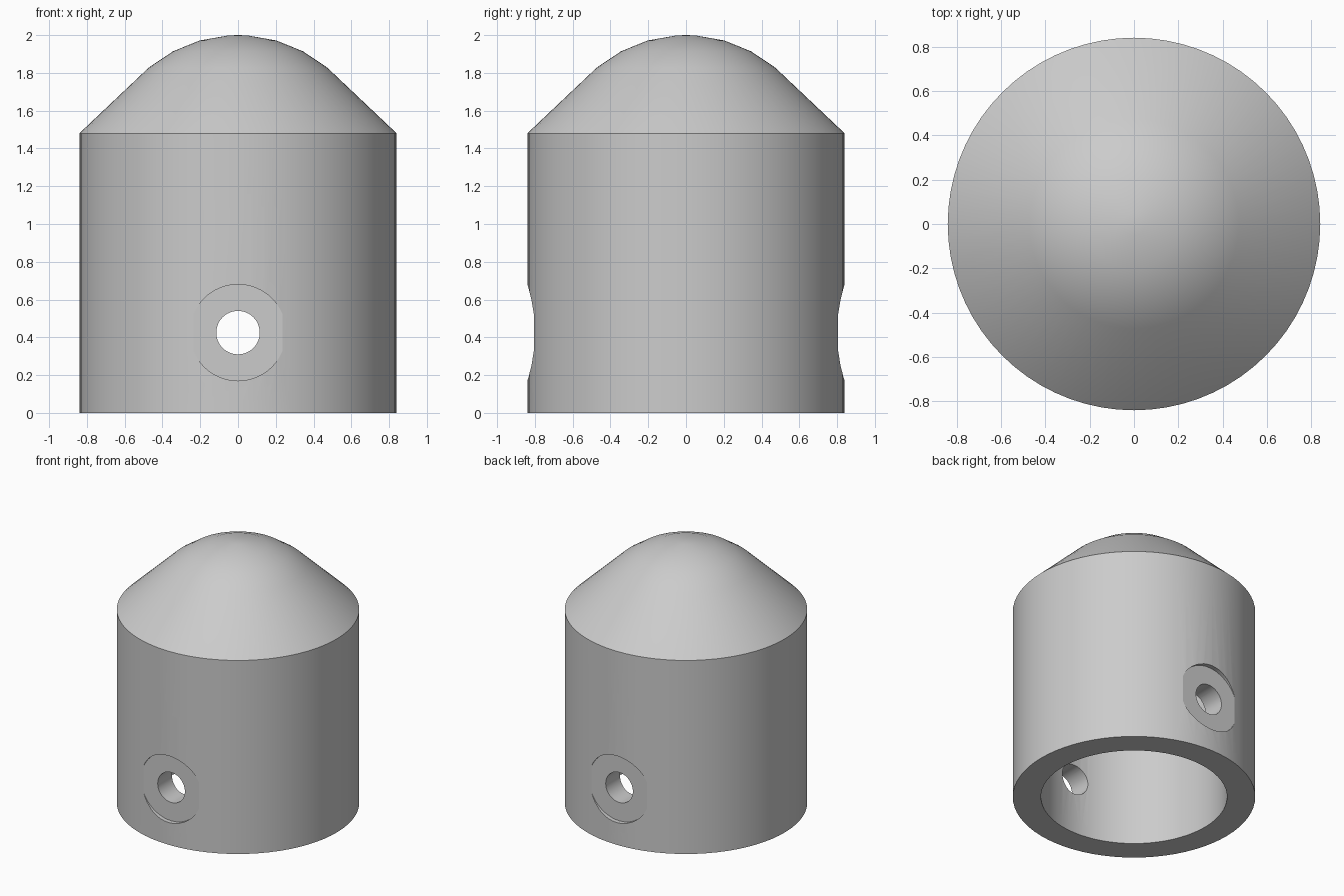
import bpy
import bmesh
from math import sin, cos, radians, pi
from mathutils import Matrix, Vector

cube = bpy.data.objects.get("Cube")
if cube:
    bpy.data.objects.remove(cube, do_unlink=True)

RADIUS, BORE, SHOULDER, HEIGHT = 0.84, 0.645, 1.48, 2.0
HOLE_Z, HOLE_R, SEAT_R, SEAT_Y = 0.425, 0.115, 0.255, 0.806
DOME_R = 0.735

grey = bpy.data.materials.new("plain grey")
grey.use_nodes = True
colour = (0.6, 0.6, 0.6, 1)
grey.diffuse_color = colour
grey.node_tree.nodes["Principled BSDF"].inputs["Base Color"].default_value = colour


def to_object(name, bm):
    mesh = bpy.data.meshes.new(name)
    bm.to_mesh(mesh)
    bm.free()
    obj = bpy.data.objects.new(name, mesh)
    bpy.context.collection.objects.link(obj)
    mesh.materials.append(grey)
    return obj


def lathe(name, profile, steps):
    """Spin an (r, z) profile about the z axis into a closed solid."""
    bm = bmesh.new()
    verts = [bm.verts.new((r, 0, z)) for r, z in profile]
    edges = [bm.edges.new(pair) for pair in zip(verts, verts[1:])]
    bmesh.ops.spin(bm, geom=verts + edges, cent=(0, 0, 0), axis=(0, 0, 1),
                   angle=2 * pi, steps=steps)
    bmesh.ops.remove_doubles(bm, verts=bm.verts, dist=1e-4)
    bmesh.ops.recalc_face_normals(bm, faces=bm.faces)
    return to_object(name, bm)


def drill(name, radius, y0, y1):
    """Cylinder along y at the height of the cross hole."""
    bm = bmesh.new()
    place = Matrix.Translation(Vector((0, (y0 + y1) / 2, HOLE_Z)))
    bmesh.ops.create_cone(bm, cap_ends=True, segments=48, radius1=radius,
                          radius2=radius, depth=y1 - y0,
                          matrix=place @ Matrix.Rotation(pi / 2, 4, 'X'))
    obj = to_object(name, bm)
    obj.hide_render = True
    return obj


# Hollow cap: rounded cone top, straight wall, blind bore from below
dome = [(DOME_R * sin(radians(a)), HEIGHT - DOME_R * (1 - cos(radians(a))))
        for a in (0, 4, 16, 28, 40)]
wall = [(RADIUS, SHOULDER), (RADIUS, 0), (BORE, 0), (BORE, SHOULDER), (0, SHOULDER)]
cap = lathe("hollow_cap", dome + wall, 72)

# Cross hole with a flat round seat on the front and the back
cutters = [drill("cross_hole_cutter", HOLE_R, -1, 1),
           drill("front_seat_cutter", SEAT_R, -1, -SEAT_Y),
           drill("back_seat_cutter", SEAT_R, SEAT_Y, 1)]

bpy.ops.object.select_all(action='DESELECT')
bpy.context.view_layer.objects.active = cap
cap.select_set(True)
for cutter in cutters:
    cut = cap.modifiers.new(cutter.name, 'BOOLEAN')
    cut.operation, cut.solver, cut.object = 'DIFFERENCE', 'EXACT', cutter
    bpy.ops.object.modifier_apply(modifier=cut.name)
    bpy.data.objects.remove(cutter, do_unlink=True)

bpy.ops.object.shade_smooth_by_angle(angle=radians(14.5))
